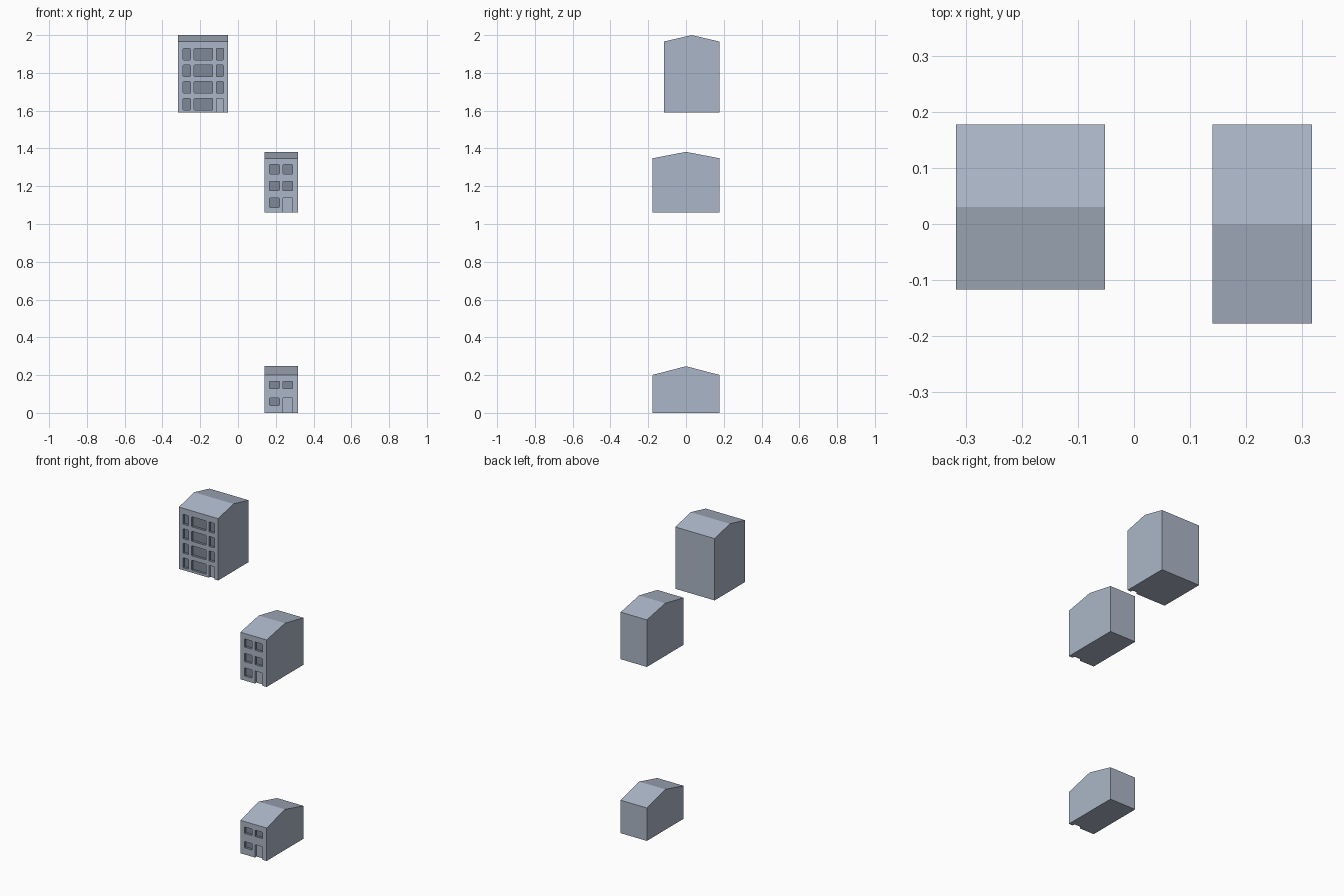
import bpy, bmesh

if "Cube" in bpy.data.objects:
    bpy.data.objects.remove(bpy.data.objects["Cube"])

DEPTH = 0.015  # how far windows and doors sit back from the facade


def material(name, rgb):
    mat = bpy.data.materials.new(name)
    mat.diffuse_color = (*rgb, 1)
    mat.use_nodes = True
    mat.node_tree.nodes["Principled BSDF"].inputs["Base Color"].default_value = mat.diffuse_color
    return mat


WALL = material("slate_grey", (0.41, 0.47, 0.57))
PANE = material("dark_pane", (0.21, 0.25, 0.32))


def prism(name, pts, direction, place, mat):
    """Extrude a closed outline; place() maps outline points to 3D."""
    bm = bmesh.new()
    face = bm.faces.new([bm.verts.new(place(a, b)) for a, b in pts])
    ext = bmesh.ops.extrude_face_region(bm, geom=[face])
    verts = [v for v in ext["geom"] if isinstance(v, bmesh.types.BMVert)]
    bmesh.ops.translate(bm, verts=verts, vec=direction)
    bmesh.ops.recalc_face_normals(bm, faces=bm.faces)
    mesh = bpy.data.meshes.new(name)
    bm.to_mesh(mesh)
    bm.free()
    mesh.materials.append(mat)
    obj = bpy.data.objects.new(name, mesh)
    bpy.context.collection.objects.link(obj)
    return obj


def outline(x0, x1, z0, z1, door):
    """Opening with clipped corners; doors keep a square foot."""
    c = 0.003
    top = [(x1, z1 - c), (x1 - c, z1), (x0 + c, z1), (x0, z1 - c)]
    if door:
        return [(x0, z0), (x1, z0)] + top
    return [(x0, z0 + c), (x0 + c, z0), (x1 - c, z0), (x1, z0 + c)] + top


def house(name, x, y, base, eave, ridge, cols, rows):
    x0, x1 = x
    y0, y1 = y
    # gabled body
    profile = [(y0, base), (y1, base), (y1, eave), ((y0 + y1) / 2, ridge), (y0, eave)]
    body = prism(name, profile, (x1 - x0, 0, 0), lambda a, b: (x0, a, b), WALL)
    body.data.materials.append(PANE)
    # recessed windows, with the door at the lower right
    for r, (z0, z1) in enumerate(rows):
        for c, (a, b) in enumerate(cols):
            door = r == 0 and c == len(cols) - 1
            pts = outline(a, b, base - 0.02 if door else z0, z1, door)
            cutter = prism(f"{name}_opening_cutter", pts, (0, DEPTH + 0.02, 0),
                           lambda p, q: (p, y0 - 0.02, q), WALL if door else PANE)
            cutter.hide_render = True
            mod = body.modifiers.new("opening", "BOOLEAN")
            mod.operation, mod.solver, mod.object = "DIFFERENCE", "EXACT", cutter
            mod.material_mode = "TRANSFER"
    # bake the openings and drop the cutters
    bpy.context.view_layer.update()
    deps = bpy.context.evaluated_depsgraph_get()
    mesh = bpy.data.meshes.new_from_object(body.evaluated_get(deps))
    cutters = [m.object for m in body.modifiers]
    body.modifiers.clear()
    body.data = mesh
    for c in cutters:
        bpy.data.objects.remove(c)


def floors(first, pitch, height, count):
    return [(first + i * pitch, first + i * pitch + height) for i in range(count)]


narrow_cols = [(0.167, 0.219), (0.238, 0.289)]
wide_cols = [(-0.290, -0.252), (-0.232, -0.134), (-0.115, -0.077)]

house("four_storey_house", (-0.317, -0.052), (-0.117, 0.177), 1.589, 1.966, 2.0,
      wide_cols, floors(1.604, 0.0883, 0.061, 4))
house("three_storey_house", (0.14, 0.317), (-0.177, 0.177), 1.061, 1.348, 1.382,
      narrow_cols, floors(1.088, 0.0883, 0.050, 3))
house("two_storey_house", (0.14, 0.317), (-0.177, 0.177), 0.0, 0.201, 0.247,
      narrow_cols, floors(0.040, 0.0883, 0.039, 2))
